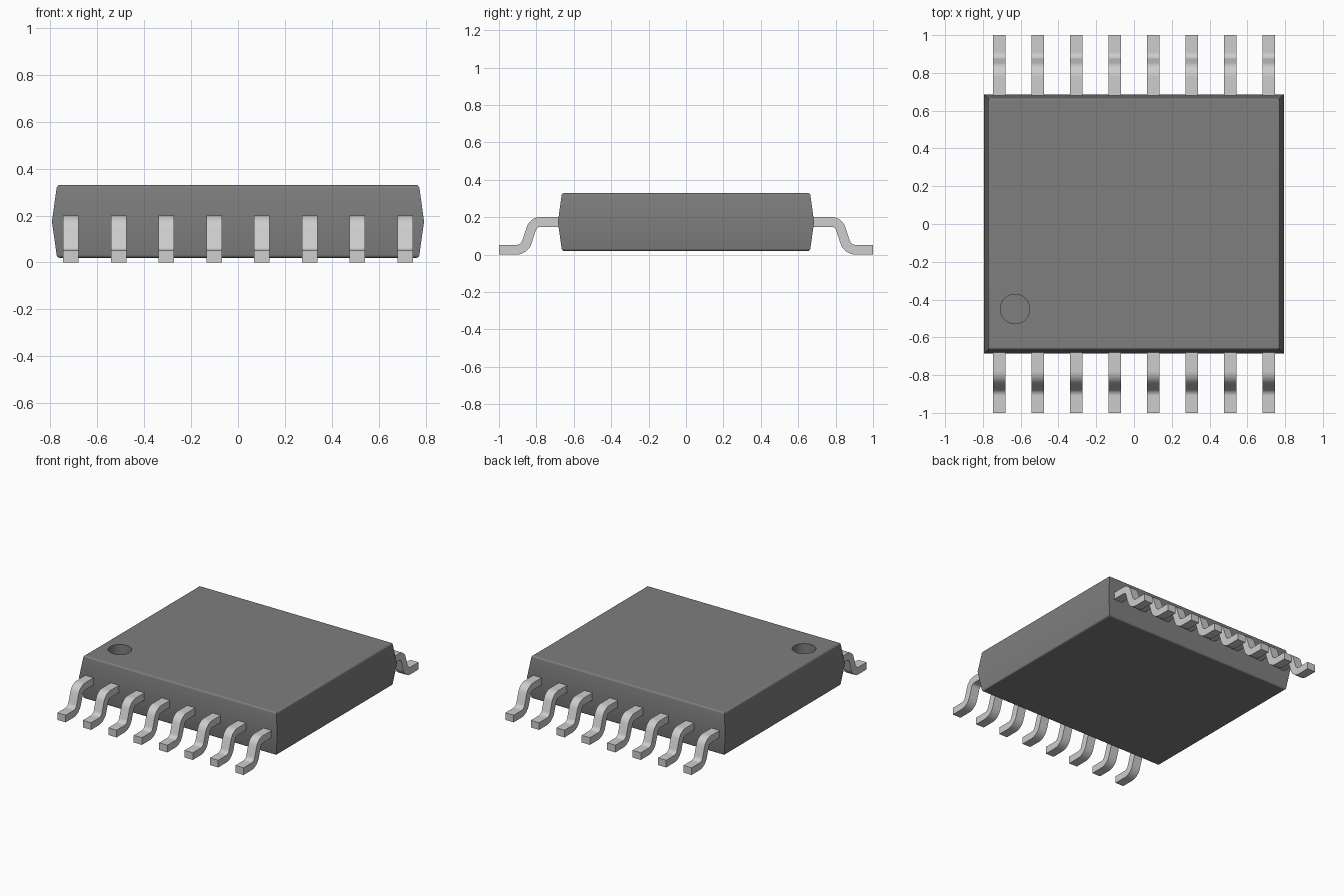
import bpy, bmesh, math

if "Cube" in bpy.data.objects:
    bpy.data.objects.remove(bpy.data.objects["Cube"], do_unlink=True)


def material(name, rgb):
    m = bpy.data.materials.new(name)
    m.use_nodes = True
    m.diffuse_color = (*rgb, 1)
    m.node_tree.nodes["Principled BSDF"].inputs["Base Color"].default_value = (*rgb, 1)
    return m


def make_object(name, bm, mat):
    bmesh.ops.recalc_face_normals(bm, faces=bm.faces)
    me = bpy.data.meshes.new(name)
    bm.to_mesh(me)
    bm.free()
    me.materials.append(mat)
    ob = bpy.data.objects.new(name, me)
    bpy.context.collection.objects.link(ob)
    return ob


def activate(ob):
    bpy.ops.object.select_all(action='DESELECT')
    ob.select_set(True)
    bpy.context.view_layer.objects.active = ob


def smooth(ob):
    activate(ob)
    bpy.ops.object.shade_smooth_by_angle(angle=math.radians(30))
    wn = ob.modifiers.new("weighted_normals", 'WEIGHTED_NORMAL')
    wn.keep_sharp = True


body_mat = material("dark_grey_plastic", (0.21, 0.21, 0.21))
lead_mat = material("tinned_metal", (0.61, 0.61, 0.61))

# Body: rectangular rings with drafted sides and rounded top and bottom rims
HX, HY, Z0, ZM, Z1 = 0.793, 0.685, 0.02, 0.175, 0.33
DRAFT, R, STEPS = 0.02, 0.013, 4
rim = [(DRAFT + R * (1 - math.cos(a)), R * (1 - math.sin(a)))
       for a in (math.pi / 2 * i / STEPS for i in range(STEPS + 1))]
levels = [(inset, Z0 + dz) for inset, dz in reversed(rim)]
levels += [(0, ZM)] + [(inset, Z1 - dz) for inset, dz in rim]

bm = bmesh.new()
rings = []
for inset, z in levels:
    x, y = HX - inset, HY - inset
    rings.append([bm.verts.new((sx * x, sy * y, z))
                  for sx, sy in ((-1, -1), (1, -1), (1, 1), (-1, 1))])
for a, b in zip(rings, rings[1:]):
    for i in range(4):
        j = (i + 1) % 4
        bm.faces.new((a[i], a[j], b[j], b[i]))
bm.faces.new(rings[0][::-1])
bm.faces.new(rings[-1])
body = make_object("package_body", bm, body_mat)

# Round pin-one recess cut into the top
bm = bmesh.new()
bmesh.ops.create_cone(bm, cap_ends=True, segments=48, radius1=0.078, radius2=0.078, depth=0.2)
bmesh.ops.translate(bm, verts=bm.verts, vec=(-0.63, -0.45, Z1))
cutter = make_object("recess_cutter", bm, body_mat)
cutter.hide_render = True
mod = body.modifiers.new("pin_one_recess", 'BOOLEAN')
mod.operation = 'DIFFERENCE'
mod.solver = 'EXACT'
mod.object = cutter
activate(body)
bpy.ops.object.modifier_apply(modifier=mod.name)
bpy.data.objects.remove(cutter, do_unlink=True)
smooth(body)


# Leads: gull-wing centreline with two rounded bends, thickened and extruded
T, W = 0.052, 0.066
ZT, ZB = 0.175, 0.026
SLOPE = math.radians(72)


def centreline():
    r1, r2, n = 0.052, 0.062, 8
    pts = [(0.65, ZT, 0)]
    y1 = 0.778
    for i in range(n + 1):
        a = SLOPE * i / n
        pts.append((y1 + r1 * math.sin(a), ZT - r1 * (1 - math.cos(a)), a))
    # straight slope down to the start of the lower bend
    y, z, _ = pts[-1]
    z_low = ZB + r2 * (1 - math.cos(SLOPE))
    y += (z - z_low) / math.tan(SLOPE)
    yc = y + r2 * math.sin(SLOPE)
    for i in range(n + 1):
        a = SLOPE * (1 - i / n)
        pts.append((yc - r2 * math.sin(a), ZB + r2 * (1 - math.cos(a)), a))
    pts.append((1.0, ZB, 0))
    return pts


def build_lead(name, x, side):
    bm = bmesh.new()
    sections = []
    for y, z, a in centreline():
        ny, nz = math.sin(a) * T / 2, math.cos(a) * T / 2
        sections.append([bm.verts.new((x + sx * W / 2, side * (y + s * ny), z + s * nz))
                         for sx, s in ((-1, -1), (1, -1), (1, 1), (-1, 1))])
    for a, b in zip(sections, sections[1:]):
        for i in range(4):
            j = (i + 1) % 4
            bm.faces.new((a[i], a[j], b[j], b[i]))
    bm.faces.new(sections[0])
    bm.faces.new(sections[-1][::-1])
    smooth(make_object(name, bm, lead_mat))


for side, label in ((-1, "front"), (1, "back")):
    for k in range(8):
        build_lead(f"{label}_lead_{k + 1}", (k - 3.5) * 0.2035, side)
